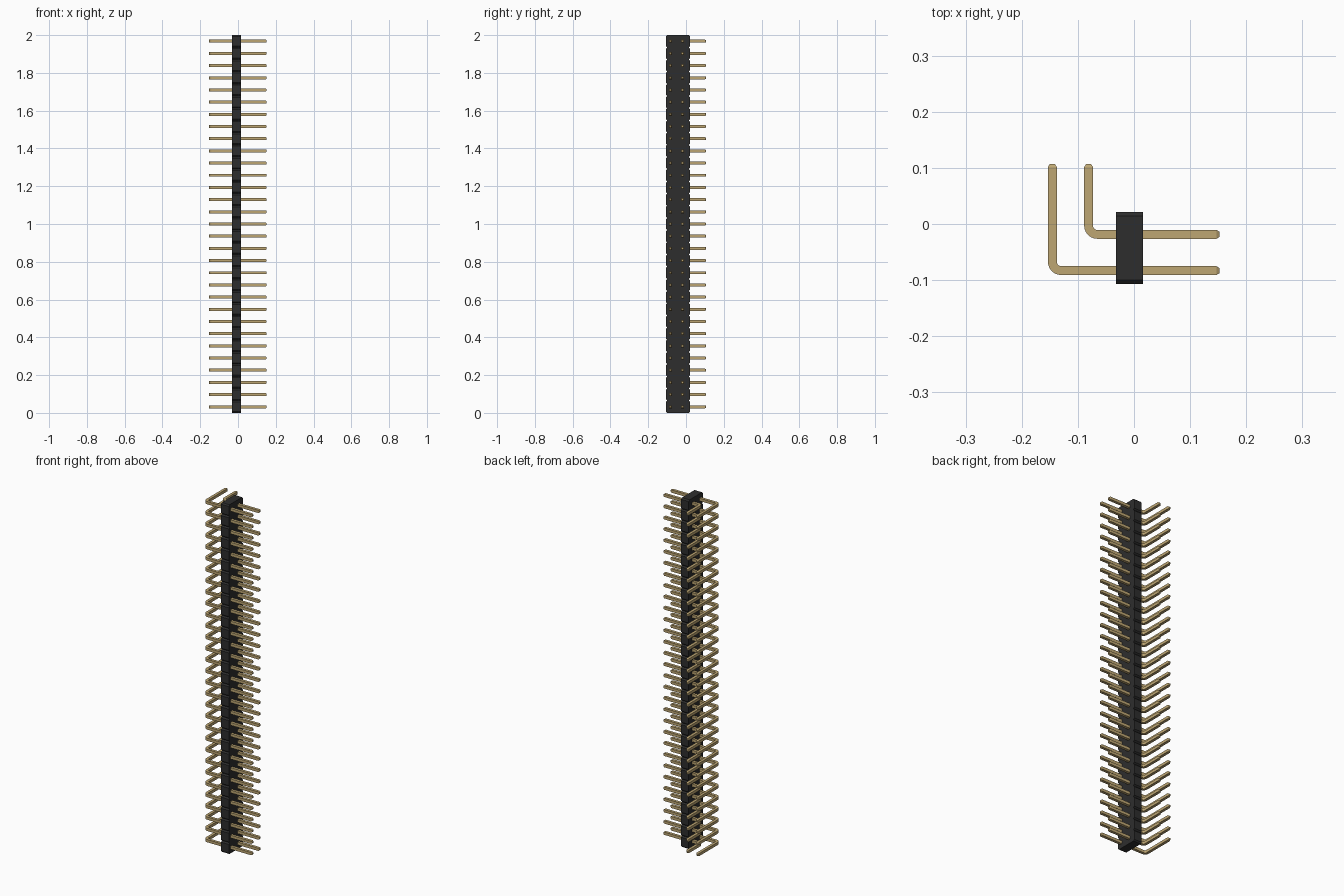
import bpy, bmesh, math
from mathutils import Vector

cube = bpy.data.objects.get("Cube")
if cube:
    bpy.data.objects.remove(cube, do_unlink=True)

COUNT = 31
PITCH = 2 / COUNT
PIN = 0.0158          # pin thickness
BODY_X = (-0.032, 0.016)
BODY_Y = (-0.1065, 0.0215)
CHAMFER = 0.007


def material(name, rgb):
    m = bpy.data.materials.new(name)
    m.use_nodes = True
    m.diffuse_color = (*rgb, 1)
    m.node_tree.nodes["Principled BSDF"].inputs["Base Color"].default_value = (*rgb, 1)
    return m


def make_object(name, bm, mat):
    bmesh.ops.recalc_face_normals(bm, faces=bm.faces)
    mesh = bpy.data.meshes.new(name)
    bm.to_mesh(mesh)
    bm.free()
    mesh.materials.append(mat)
    ob = bpy.data.objects.new(name, mesh)
    bpy.context.collection.objects.link(ob)
    return ob


black = material("black plastic", (0.027, 0.027, 0.027))
gold = material("gold metal", (0.51, 0.38, 0.17))

# Housing: notched outline, one chamfered segment per pin pair, extruded along x
right, left = [], []
for i in range(COUNT):
    z0, z1 = i * PITCH, (i + 1) * PITCH
    steps = [(CHAMFER, z0), (0, z0 + CHAMFER), (0, z1 - CHAMFER)]
    if i == COUNT - 1:
        steps.append((CHAMFER, z1))
    for inset, z in steps:
        right.append((BODY_Y[1] - inset, z))
        left.append((BODY_Y[0] + inset, z))
bm = bmesh.new()
outline = [bm.verts.new((BODY_X[0], y, z)) for y, z in right + left[::-1]]
face = bm.faces.new(outline)
ext = bmesh.ops.extrude_face_region(bm, geom=[face])
moved = [v for v in ext["geom"] if isinstance(v, bmesh.types.BMVert)]
bmesh.ops.translate(bm, verts=moved, vec=(BODY_X[1] - BODY_X[0], 0, 0))
make_object("housing", bm, black)


# Pins: square section swept along an L-shaped path with tapered tips
def pin_row(name, row_y, bend_x, end_x=0.152, end_y=0.1065):
    radius, tip, steps = 0.0155, 0.005, 6
    path = [(end_x, row_y, 0, 0.6), (end_x - tip, row_y, 0, 1)]
    for i in range(steps + 1):
        a = math.pi / 2 * i / steps
        path.append((bend_x + radius - radius * math.sin(a),
                     row_y + radius - radius * math.cos(a), a, 1))
    path += [(bend_x, end_y - tip, math.pi / 2, 1), (bend_x, end_y, math.pi / 2, 0.6)]
    bm = bmesh.new()
    rings = []
    for x, y, a, scale in path:
        side = Vector((math.sin(a), math.cos(a), 0))
        up = Vector((0, 0, 1))
        h = PIN / 2 * scale
        rings.append([bm.verts.new(Vector((x, y, PITCH / 2)) + h * (s * side + u * up))
                      for s, u in ((-1, -1), (1, -1), (1, 1), (-1, 1))])
    for r, q in zip(rings, rings[1:]):
        for k in range(4):
            n = (k + 1) % 4
            bm.faces.new((r[k], r[n], q[n], q[k]))
    bm.faces.new(rings[0])
    bm.faces.new(rings[-1])
    ob = make_object(name, bm, gold)
    bpy.ops.object.select_all(action="DESELECT")
    ob.select_set(True)
    bpy.context.view_layer.objects.active = ob
    bpy.ops.object.shade_smooth_by_angle(angle=math.radians(25))
    arr = ob.modifiers.new("repeat", "ARRAY")
    arr.count = COUNT
    arr.use_relative_offset = False
    arr.use_constant_offset = True
    arr.constant_offset_displace = (0, 0, PITCH)


pin_row("inner_pins", -0.0185, -0.081)
pin_row("outer_pins", -0.083, -0.1455)
